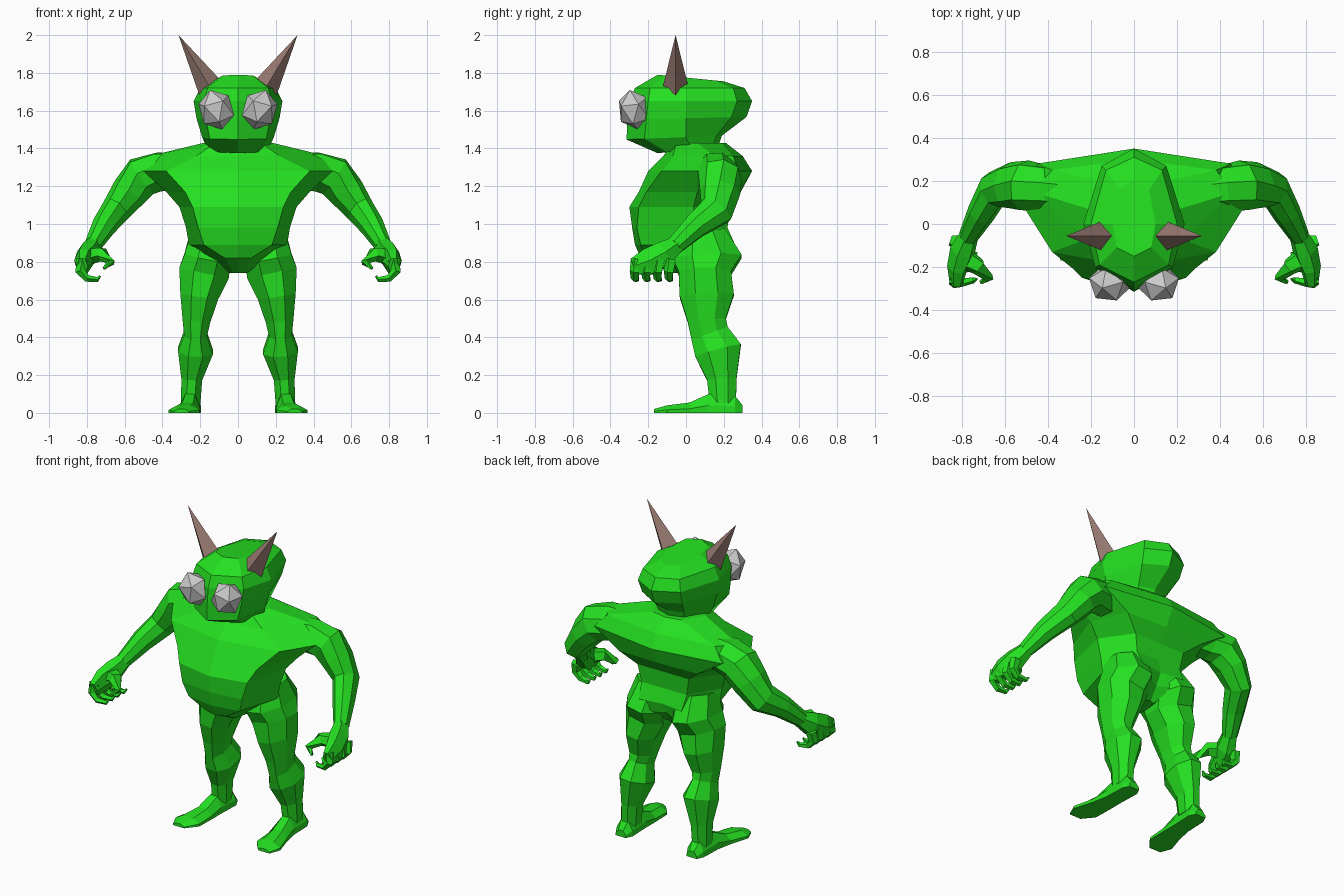
import bpy, bmesh, math
from mathutils import Vector


def material(name, rgb):
    m = bpy.data.materials.new(name)
    m.diffuse_color = (*rgb, 1)
    return m


GREEN = material("green_skin", (0.018, 0.74, 0.015))
BROWN = material("horn_brown", (0.31, 0.19, 0.165))

CENTRE = bpy.data.objects.new("mirror_centre", None)
bpy.context.collection.objects.link(CENTRE)
CENTRE.hide_render = True


def finish(ob, mat, mirror):
    if mat:
        ob.data.materials.append(mat)
    if mirror:
        md = ob.modifiers.new("mirror", 'MIRROR')
        md.use_mirror_merge = False
        md.mirror_object = CENTRE


def loft(name, rings, mat=None, mirror=False):
    """Bridge equal-length point rings into a closed flat-shaded skin."""
    bm = bmesh.new()
    vr = [[bm.verts.new(p) for p in r] for r in rings]
    n = len(vr[0])
    for a, b in zip(vr, vr[1:]):
        for i in range(n):
            j = (i + 1) % n
            bm.faces.new((a[i], a[j], b[j], b[i]))
    bm.faces.new(vr[0])
    bm.faces.new(vr[-1])
    bmesh.ops.recalc_face_normals(bm, faces=bm.faces)
    me = bpy.data.meshes.new(name)
    bm.to_mesh(me)
    bm.free()
    ob = bpy.data.objects.new(name, me)
    bpy.context.collection.objects.link(ob)
    finish(ob, mat, mirror)
    return ob


def body(name, levels):
    """Symmetric 8-point rings: z, tilt, front-mid y, front xy, side xy, back xy, back-mid y."""
    rings = []
    for z, t, fc, fx, fy, sx, sy, bx, by, bc in levels:
        half = [(fx, fy), (sx, sy), (bx, by)]
        pts = [(0, fc)] + half + [(0, bc)] + [(-x, y) for x, y in reversed(half)]
        rings.append([(x, y, z + t * y) for x, y in pts])
    return loft(name, rings, GREEN)


def tube(name, path, ref, sides=6):
    """Mirrored limb: path of (x, y, z, radius along ref, radius across)."""
    pts = [Vector(p[:3]) for p in path]
    rings = []
    for i, p in enumerate(path):
        t = (pts[min(i + 1, len(pts) - 1)] - pts[max(i - 1, 0)]).normalized()
        u = Vector(ref)
        u = (u - t * u.dot(t)).normalized()
        v = t.cross(u)
        angles = [2 * math.pi * (k + 0.5) / sides for k in range(sides)]
        rings.append([pts[i] + u * math.cos(a) * p[3] + v * math.sin(a) * p[4] for a in angles])
    return loft(name, rings, GREEN, True)


# torso: crotch up to the base of the neck
body("torso", [
    (0.74, 0, -0.08, 0.03, -0.07, 0.05, 0.05, 0.03, 0.14, 0.15),
    (0.82, 0, -0.24, 0.07, -0.22, 0.18, 0.03, 0.10, 0.25, 0.20),
    (0.89, 0, -0.27, 0.18, -0.24, 0.26, 0.03, 0.15, 0.26, 0.24),
    (0.98, 0, -0.285, 0.21, -0.26, 0.275, 0.03, 0.16, 0.22, 0.22),
    (1.09, 0, -0.30, 0.24, -0.25, 0.31, 0.04, 0.18, 0.23, 0.23),
    (1.17, 0, -0.25, 0.28, -0.21, 0.38, 0.06, 0.28, 0.28, 0.29),
    (1.28, 0, -0.20, 0.38, -0.13, 0.50, 0.06, 0.45, 0.28, 0.35),
    (1.36, 0, -0.12, 0.22, -0.07, 0.47, 0.15, 0.38, 0.25, 0.30),
    (1.43, 0, -0.07, 0.12, -0.05, 0.18, 0.06, 0.10, 0.19, 0.21)])

# head: wedge-shaped face with a ridge down the middle
body("head", [
    (1.39, 0.10, -0.15, 0.10, -0.10, 0.16, 0.03, 0.08, 0.14, 0.17),
    (1.46, 0.04, -0.315, 0.15, -0.22, 0.19, 0.00, 0.10, 0.16, 0.19),
    (1.56, 0.02, -0.31, 0.17, -0.21, 0.22, 0.00, 0.14, 0.24, 0.32),
    (1.65, 0.00, -0.30, 0.18, -0.20, 0.235, 0.00, 0.15, 0.27, 0.35),
    (1.72, 0.00, -0.27, 0.16, -0.19, 0.20, 0.00, 0.13, 0.25, 0.31),
    (1.775, -0.10, -0.15, 0.08, -0.11, 0.10, 0.00, 0.07, 0.16, 0.20)])

# legs: hip, thigh, knee, calf, ankle
tube("leg", [
    (0.14, 0.09, 0.95, 0.12, 0.13), (0.16, 0.11, 0.82, 0.135, 0.20),
    (0.18, 0.10, 0.74, 0.145, 0.15), (0.205, 0.11, 0.62, 0.11, 0.155),
    (0.22, 0.11, 0.49, 0.08, 0.11), (0.225, 0.125, 0.42, 0.065, 0.11),
    (0.225, 0.17, 0.33, 0.10, 0.135), (0.245, 0.19, 0.18, 0.06, 0.085),
    (0.25, 0.195, 0.05, 0.055, 0.075)], (1, 0, 0), 8)

# feet: heel to toe
loft("foot", [[(cx - w, y, 0), (cx + w, y, 0), (cx + w, y, h * 0.4),
               (cx + w * 0.45, y, h), (cx - w * 0.45, y, h), (cx - w, y, h * 0.4)]
              for y, cx, w, h in [(0.30, 0.25, 0.035, 0.04), (0.26, 0.25, 0.055, 0.09),
                                  (0.12, 0.255, 0.055, 0.10), (0.02, 0.265, 0.065, 0.055),
                                  (-0.10, 0.285, 0.082, 0.04), (-0.17, 0.30, 0.04, 0.02)]],
     GREEN, True)

# arms: shoulder, elbow, wrist
AXIS = (0, 1, -0.8)
tube("arm", [
    (0.30, 0.15, 1.28, 0.10, 0.10), (0.42, 0.165, 1.275, 0.115, 0.105),
    (0.51, 0.18, 1.25, 0.12, 0.11), (0.575, 0.18, 1.17, 0.11, 0.095),
    (0.65, 0.16, 1.07, 0.095, 0.075), (0.71, 0.05, 0.99, 0.07, 0.065),
    (0.77, -0.06, 0.885, 0.05, 0.045)], AXIS, 8)

# hands: palm, four curled fingers and a thumb
tube("palm", [
    (0.765, -0.05, 0.89, 0.05, 0.045), (0.795, -0.12, 0.84, 0.075, 0.06),
    (0.82, -0.20, 0.80, 0.08, 0.048), (0.825, -0.28, 0.775, 0.05, 0.03)], (0, 1, -1))
for i in range(4):
    y = -0.26 + 0.06 * i
    tube("finger_%d" % (i + 1), [
        (0.825, y, 0.81, 0.032, 0.034), (0.835, y - 0.01, 0.75, 0.028, 0.027),
        (0.80, y - 0.01, 0.712, 0.022, 0.02), (0.745, y, 0.706, 0.015, 0.014),
        (0.73, y + 0.005, 0.725, 0.006, 0.006)], (0, 1, 0), 5)
tube("thumb", [
    (0.80, -0.15, 0.83, 0.06, 0.05), (0.72, -0.20, 0.84, 0.04, 0.04),
    (0.675, -0.25, 0.795, 0.025, 0.025), (0.71, -0.27, 0.765, 0.01, 0.01)], (0, 1, 0.3), 5)

# eyes: faceted balls
bpy.ops.mesh.primitive_ico_sphere_add(subdivisions=1, radius=1, location=(0.115, -0.275, 1.605),
                                      rotation=(0.3, 0.2, 0.4))
eye = bpy.context.object
eye.name = "eye"
eye.scale = (0.098, 0.09, 0.112)
finish(eye, None, True)

# horns: four-sided spikes leaning outward
base, tip = Vector((0.14, -0.055, 1.71)), Vector((0.315, -0.055, 2.0))
axis = tip - base
bpy.ops.mesh.primitive_cone_add(vertices=4, radius1=0.072, radius2=0, depth=axis.length,
                                location=(base + tip) / 2,
                                rotation=(0, math.atan2(axis.x, axis.z), 0))
horn = bpy.context.object
horn.name = "horn"
finish(horn, BROWN, True)
